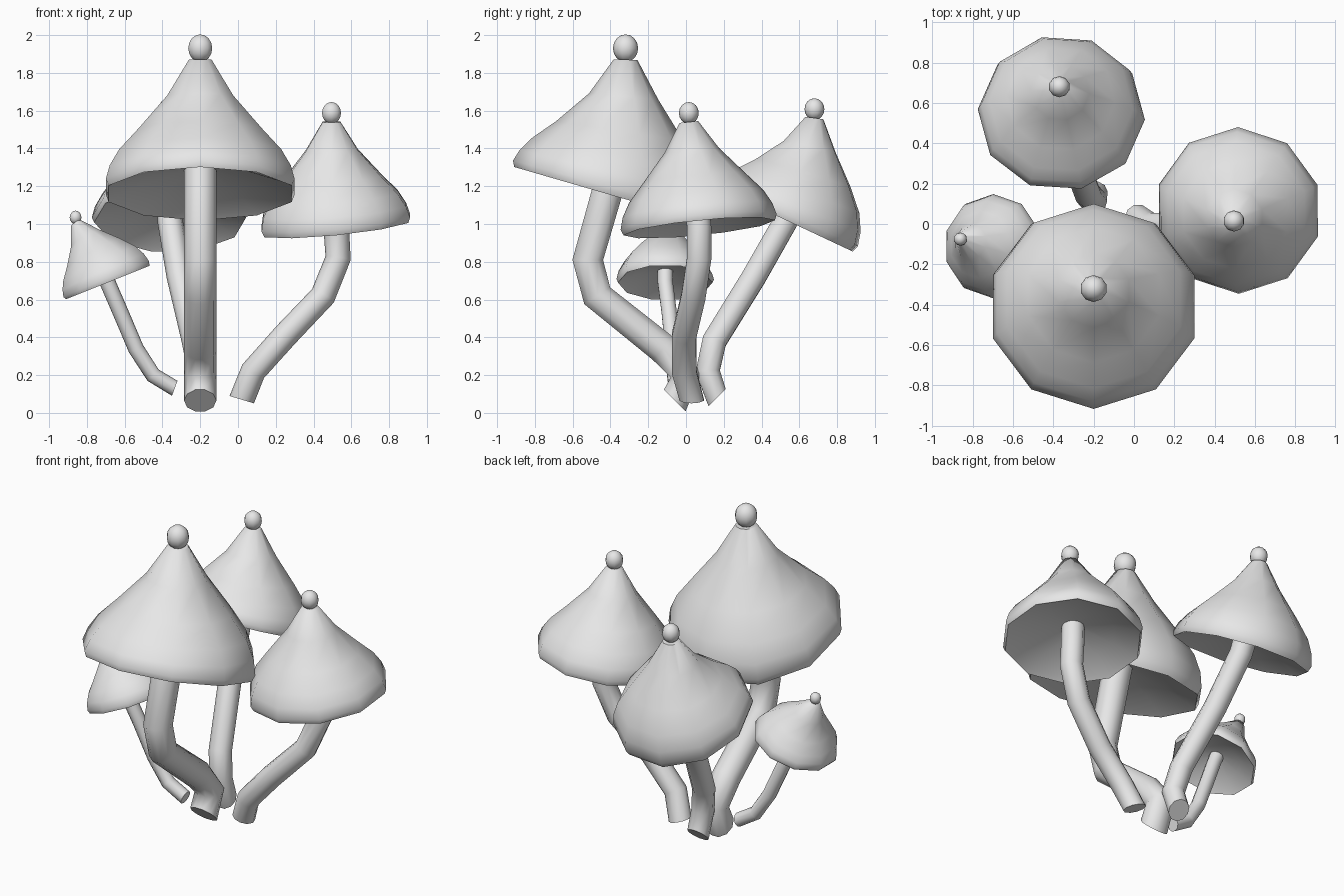
import bpy, bmesh, math
from mathutils import Vector

cube = bpy.data.objects.get("Cube")
if cube:
    bpy.data.objects.remove(cube, do_unlink=True)

# Single clay grey material
GREY = (0.8, 0.8, 0.8, 1.0)
mat = bpy.data.materials.new("clay_grey")
mat.use_nodes = True
mat.diffuse_color = GREY
mat.node_tree.nodes["Principled BSDF"].inputs["Base Color"].default_value = GREY

SIDES = 10
UP = Vector((0, 0, 1))

# Cap section: (height along axis, radius), from inside hollow, round the lip, to the tip
CAP_PROFILE = [(0.2, 0.15), (0.12, 0.6), (0.03, 0.9), (0, 0.97), (0.06, 1),
               (0.18, 0.96), (0.32, 0.86), (0.5, 0.65), (0.75, 0.35), (1, 0.12)]


def finish(name, bm, angle):
    bmesh.ops.recalc_face_normals(bm, faces=bm.faces)
    mesh = bpy.data.meshes.new(name)
    bm.to_mesh(mesh)
    bm.free()
    mesh.materials.append(mat)
    obj = bpy.data.objects.new(name, mesh)
    bpy.context.collection.objects.link(obj)
    bpy.ops.object.select_all(action='DESELECT')
    obj.select_set(True)
    bpy.context.view_layer.objects.active = obj
    bpy.ops.object.shade_smooth_by_angle(angle=math.radians(angle))


def loft(name, rings, phase=0):
    """Skin a list of (centre, normal, radius) rings and close both ends."""
    bm = bmesh.new()
    loops = []
    for centre, normal, radius in rings:
        turn = UP.rotation_difference(normal)
        loop = []
        for i in range(SIDES):
            a = math.radians(phase) + math.tau * i / SIDES
            loop.append(bm.verts.new(centre + turn @ Vector((math.cos(a), math.sin(a), 0)) * radius))
        loops.append(loop)
    for lo, hi in zip(loops, loops[1:]):
        for i in range(SIDES):
            j = (i + 1) % SIDES
            bm.faces.new((lo[i], lo[j], hi[j], hi[i]))
    bm.faces.new(loops[0][::-1])
    bm.faces.new(loops[-1])
    finish(name, bm, 60)


def cap(name, rim, normal, radius, apex, phase):
    # Axis leaves the rim square to it, then bends towards the apex
    ctrl = rim + normal * (apex - rim).length * 0.45
    tip_dir = (apex - ctrl).normalized()
    rings = []
    for t, r in CAP_PROFILE:
        centre = rim * (1 - t) ** 2 + ctrl * 2 * t * (1 - t) + apex * t * t
        rings.append((centre, normal.lerp(tip_dir, t).normalized(), radius * r))
    loft(name, rings, phase)


def knob(name, centre, radius):
    bm = bmesh.new()
    bmesh.ops.create_uvsphere(bm, u_segments=SIDES, v_segments=8, radius=radius)
    for v in bm.verts:
        v.co.z *= 1.1
        v.co += centre
    finish(name, bm, 80)


def stem(name, pts, radius, base_normal):
    # Each ring halves the bend between its neighbouring segments
    rings = [(pts[0], base_normal, radius)]
    for a, b, c in zip(pts, pts[1:], pts[2:]):
        rings.append((b, ((b - a).normalized() + (c - b).normalized()).normalized(), radius))
    rings.append((pts[-1], (pts[-1] - pts[-2]).normalized(), radius))
    loft(name, rings)


def mushroom(label, radius, rim, lean, apex, base_lean, path, phase=90):
    """Lean is the sideways slope of a normal; stem and knob scale with the cap."""
    rim, apex = Vector(rim), Vector(apex)
    normal = Vector((*lean, 1)).normalized()
    cap(label + "_mushroom_cap", rim, normal, radius, apex, phase)
    knob(label + "_mushroom_knob", apex + UP * radius * 0.115, radius * 0.127)
    points = [Vector(p) for p in path] + [rim, rim + normal * radius * 0.25]
    stem(label + "_mushroom_stem", points, radius * 0.163, Vector((*base_lean, 1)).normalized())


mushroom("large", 0.525, (-0.2, -0.42, 1.16), (0, 0.29), (-0.2, -0.32, 1.87), (0, 1),
         [(-0.2, -0.06, 0.065), (-0.2, 0, 0.2), (-0.2, -0.12, 0.34),
          (-0.2, -0.47, 0.62), (-0.2, -0.52, 0.81)])

mushroom("side", 0.415, (0.52, 0.07, 0.98), (-0.1, -0.1), (0.495, 0.015, 1.54), (0.3, 0),
         [(0.02, 0.03, 0.07), (0.08, -0.01, 0.22), (0.25, -0.01, 0.41),
          (0.45, 0.04, 0.62), (0.53, 0.07, 0.82)])

mushroom("back", 0.415, (-0.36, 0.53, 1.02), (0, 0.47), (-0.37, 0.68, 1.56), (0, -1),
         [(-0.2, 0.165, 0.08), (-0.2, 0.115, 0.22), (-0.23, 0.15, 0.38), (-0.31, 0.36, 0.72)],
         phase=-4)

mushroom("small", 0.258, (-0.69, -0.11, 0.69), (-0.4, 0), (-0.86, -0.075, 1.005), (-2.7, 0),
         [(-0.335, -0.05, 0.13), (-0.45, -0.06, 0.2), (-0.54, -0.07, 0.34), (-0.625, -0.09, 0.54)])
